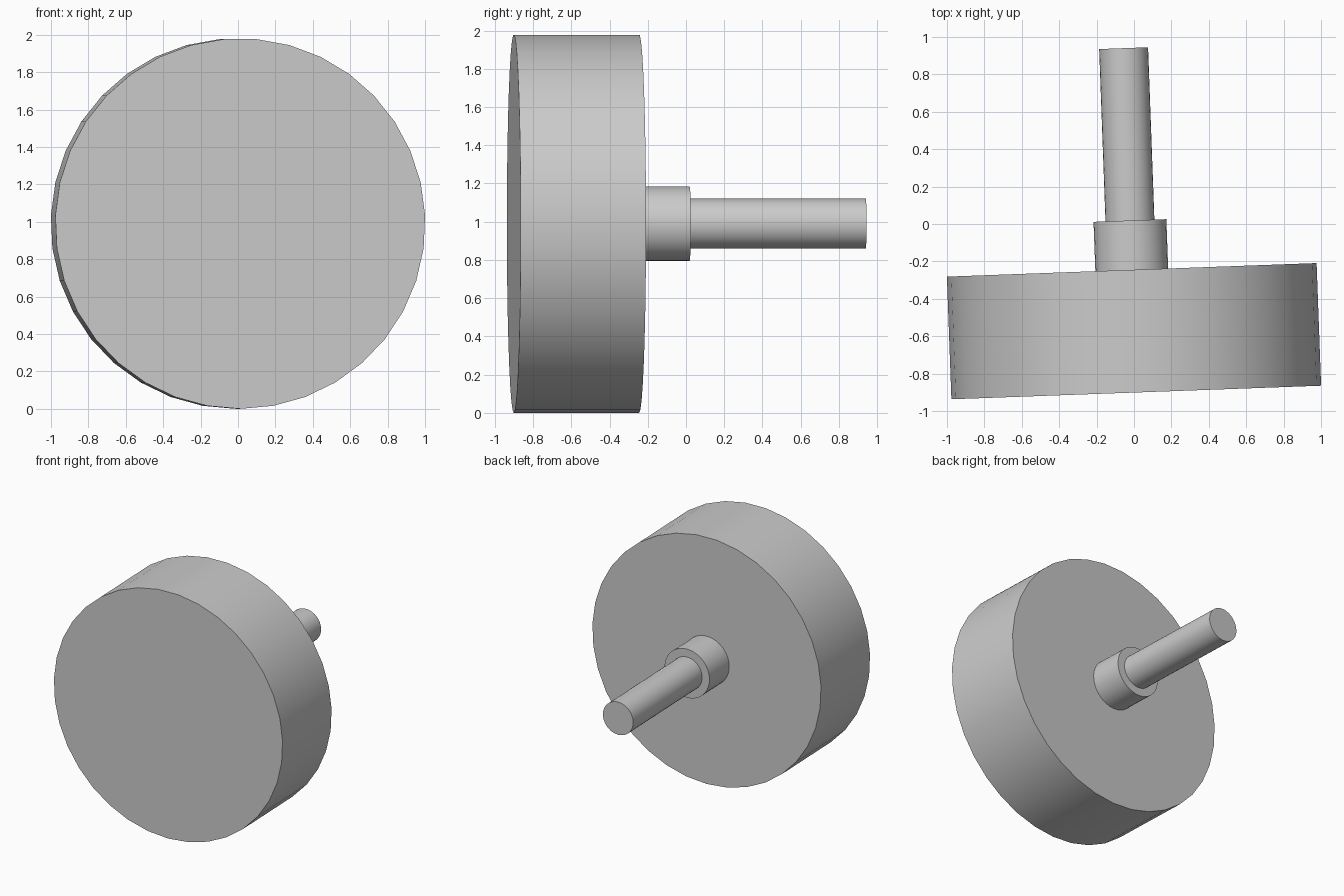
import bpy
import math
from mathutils import Matrix

cube = bpy.data.objects.get("Cube")
if cube:
    bpy.data.objects.remove(cube, do_unlink=True)

grey = bpy.data.materials.new("light grey")
grey.use_nodes = True
color = (0.6, 0.6, 0.6, 1)
grey.diffuse_color = color
bsdf = next(n for n in grey.node_tree.nodes if n.type == 'BSDF_PRINCIPLED')
bsdf.inputs["Base Color"].default_value = color

SIDES = 35
RADIUS = 0.99
# Common axis of all parts: points to the back, yawed slightly
AXIS = (Matrix.Translation((0, -0.573, RADIUS))
        @ Matrix.Rotation(math.radians(2.1), 4, 'Z')
        @ Matrix.Rotation(math.radians(-90), 4, 'X'))


def turned_part(name, radius, start, end):
    """Smooth-sided cylinder between two distances along the common axis."""
    bpy.ops.mesh.primitive_cylinder_add(vertices=SIDES, radius=radius, depth=end - start)
    part = bpy.context.object
    part.name = name
    part.matrix_world = AXIS @ Matrix.Translation((0, 0, (start + end) / 2))
    part.data.materials.append(grey)
    bpy.ops.object.shade_smooth_by_angle(angle=math.radians(30))


turned_part("round_head", RADIUS, -0.328, 0.328)
turned_part("collar", 0.195, 0.328, 0.592)
turned_part("shaft", 0.131, 0.592, 1.514)
